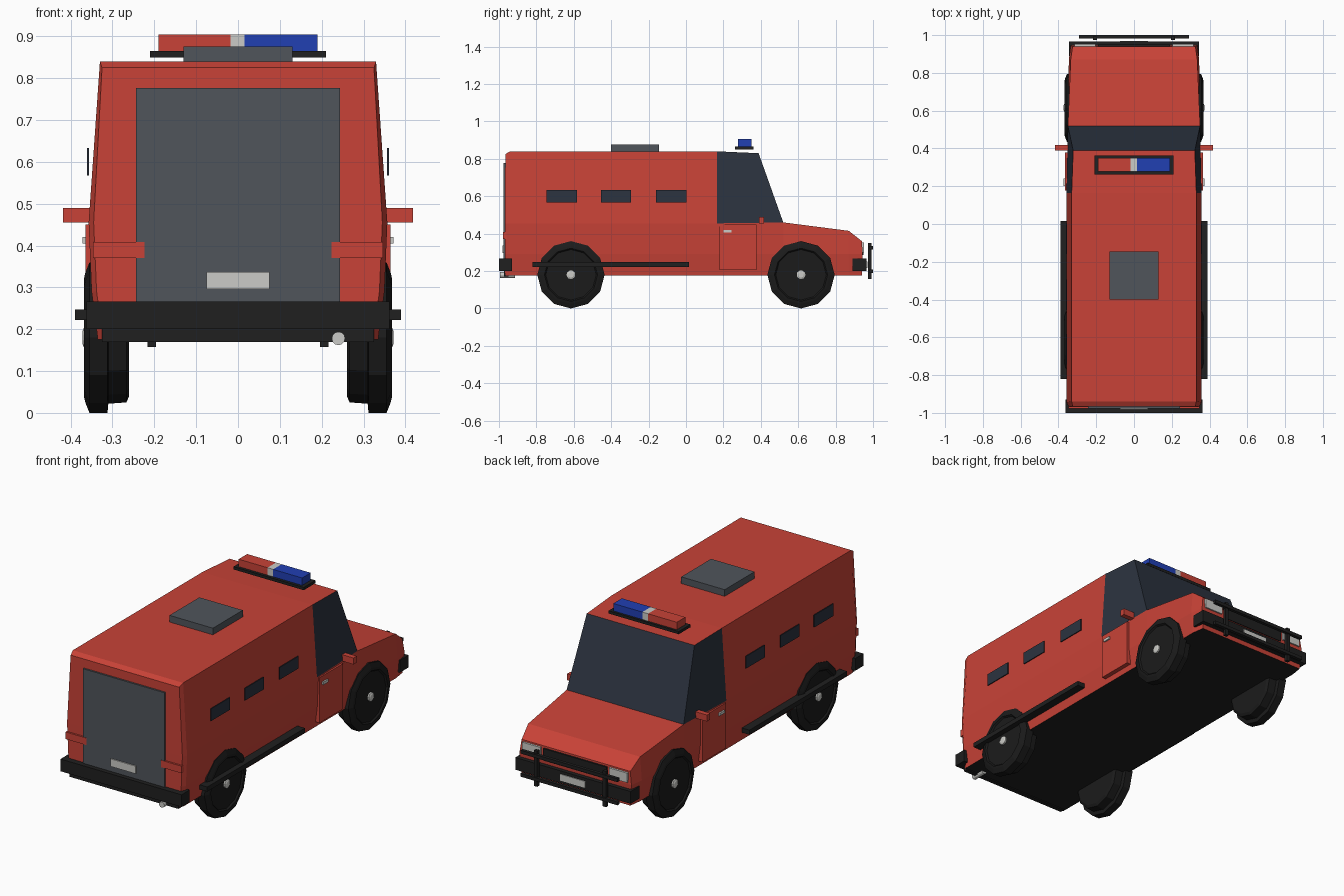
import bpy, bmesh, math

if "Cube" in bpy.data.objects:
    bpy.data.objects.remove(bpy.data.objects["Cube"])


def mat(name, r, g, b):
    m = bpy.data.materials.new(name)
    m.diffuse_color = (r, g, b, 1)
    m.use_nodes = True
    m.node_tree.nodes["Principled BSDF"].inputs["Base Color"].default_value = m.diffuse_color
    return m


RED = mat("red paint", .58, .055, .038)
GLASS = mat("dark glass", .025, .033, .05)
BLACK = mat("black trim", .014, .014, .014)
TYRE = mat("tyre rubber", .011, .011, .011)
GREY = mat("slate grey", .08, .09, .105)
LIGHT = mat("pale metal", .6, .6, .57)
BLUE = mat("blue lamp", .015, .05, .45)


def finish(name, bm, *mats):
    bmesh.ops.recalc_face_normals(bm, faces=bm.faces)
    me = bpy.data.meshes.new(name)
    bm.to_mesh(me)
    bm.free()
    for m in mats:
        me.materials.append(m)
    ob = bpy.data.objects.new(name, me)
    bpy.context.collection.objects.link(ob)
    return ob


def box(name, m, x, y, z, both=False):
    """Box from (min, max) ranges, optionally repeated on the other side."""
    for s in ((1, -1) if both else (1,)):
        bm = bmesh.new()
        bmesh.ops.create_cube(bm, size=1)
        for v in bm.verts:
            v.co = [a[0] + (c + .5) * (a[1] - a[0]) for c, a in zip(v.co, (x, y, z))]
            v.co.x *= s
        finish(name, bm, m)


def lathe(name, m, profile, sides, centre, s=1):
    """Revolve (x, radius) points about an axis along x."""
    bm = bmesh.new()
    rings = []
    for x, r in profile:
        ring = []
        for i in range(sides):
            a = 2 * math.pi * i / sides
            ring.append(bm.verts.new((s * x, centre[0] + r * math.sin(a), centre[1] - r * math.cos(a))))
        rings.append(ring)
    for a, b in zip(rings, rings[1:]):
        for i in range(sides):
            j = (i + 1) % sides
            bm.faces.new((a[i], a[j], b[j], b[i]))
    bm.faces.new(rings[0])
    bm.faces.new(rings[-1])
    finish(name, bm, m)


# Body shell: stations from tail to nose, each a half outline (x, y, z)
stations = [
    [(.322, -.968, .175), (.338, -.968, .29), (.345, -.968, .455), (.325, -.966, .825)],
    [(.335, -.945, .175), (.35, -.945, .29), (.357, -.945, .455), (.33, -.94, .84)],
    [(.335, .165, .175), (.35, .165, .29), (.357, .165, .455), (.33, .165, .84)],
    [(.335, .52, .175), (.35, .52, .29), (.35, .52, .46), (.322, .388, .83)],
    [(.335, .87, .175), (.345, .87, .29), (.335, .87, .415)],
    [(.325, .94, .175), (.335, .945, .29), (.325, .94, .36)],
]
bm = bmesh.new()
R = [[bm.verts.new(p) for p in st] for st in stations]
L = [[bm.verts.new((-x, y, z)) for x, y, z in st] for st in stations]
for k in range(5):
    for side in (R, L):
        a, b = side[k], side[k + 1]
        for i in range(min(len(a), len(b)) - 1):
            f = bm.faces.new((a[i], b[i], b[i + 1], a[i + 1]))
            f.material_index = 1 if (k == 2 and i == 2) else 0
    # roof and bonnet, then underside
    n = min(len(R[k]), len(R[k + 1])) - 1
    bm.faces.new((R[k][n], R[k + 1][n], L[k + 1][n], L[k][n]))
    bm.faces.new((R[k][0], R[k + 1][0], L[k + 1][0], L[k][0])).material_index = 2
# windscreen, tail and nose
bm.faces.new((R[3][2], R[3][3], L[3][3], L[3][2])).material_index = 1
for k in (0, 5):
    for i in range(len(R[k]) - 1):
        bm.faces.new((R[k][i], R[k][i + 1], L[k][i + 1], L[k][i]))
finish("body", bm, RED, GLASS, BLACK)

# Wheels: wide inner tread, taller outer band, recessed face, hub cap
for y in (-.615, .615):
    for s in (1, -1):
        lathe("tyre", TYRE, [(.26, .10), (.26, .14), (.267, .155), (.31, .158), (.312, .18),
                             (.355, .18), (.365, .155), (.368, .142), (.36, .135), (.36, .05)],
              12, (y, .18), s)
        lathe("hub", LIGHT, [(.35, .024), (.368, .024), (.372, .015)], 10, (y, .18), s)

# Side details
for y in (-.745, -.455, -.16):
    box("side_window", GLASS, (.356, .361), (y, y + .162), (.567, .633), True)
box("cab_door", RED, (.34, .364), (.178, .378), (.205, .45), True)
box("door_handle", LIGHT, (.36, .372), (.2, .242), (.405, .42), True)
box("mirror", RED, (.345, .418), (.39, .418), (.455, .49), True)
box("side_step", BLACK, (.345, .39), (-.82, .015), (.222, .247), True)

# Tail
box("rear_door", GREY, (-.244, .244), (-.976, -.96), (.262, .777))
box("rear_plate", LIGHT, (-.075, .075), (-.982, -.975), (.296, .337))
box("tail_light", RED, (.223, .347), (-.978, -.94), (.37, .408), True)
box("rear_bumper", BLACK, (-.362, .362), (-1, -.93), (.2, .266))
box("rear_valance", BLACK, (-.325, .325), (-.974, -.95), (.17, .205))
bm = bmesh.new()
bmesh.ops.create_cone(bm, cap_ends=True, segments=12, radius1=.016, radius2=.016, depth=.08)
for v in bm.verts:
    x, y, z = v.co
    v.co = (.24 + x, -.955 + z, .178 + y)
finish("exhaust", bm, LIGHT)

# Nose
box("front_bumper", BLACK, (-.345, .345), (.89, .966), (.2, .266))
box("grille", BLACK, (-.19, .19), (.93, .95), (.285, .35))
box("headlight", LIGHT, (.205, .315), (.92, .952), (.3, .352), True)
box("front_plate", LIGHT, (-.075, .075), (.964, .97), (.215, .25))
box("bar_post", BLACK, (.196, .216), (.974, .992), (.157, .35), True)
for z in (.19, .315):
    box("bar_rail", BLACK, (-.29, .29), (.982, 1.0), (z, z + .018))

# Roof equipment
box("roof_hatch", GREY, (-.13, .13), (-.4, -.145), (.84, .876))
box("beacon_base", BLACK, (-.21, .21), (.262, .362), (.85, .865))
for name, m, x in (("red_beacon", RED, (-.19, -.018)), ("beacon_divider", LIGHT, (-.018, .016)),
                   ("blue_beacon", BLUE, (.016, .19))):
    box(name, m, x, (.277, .35), (.865, .905))
